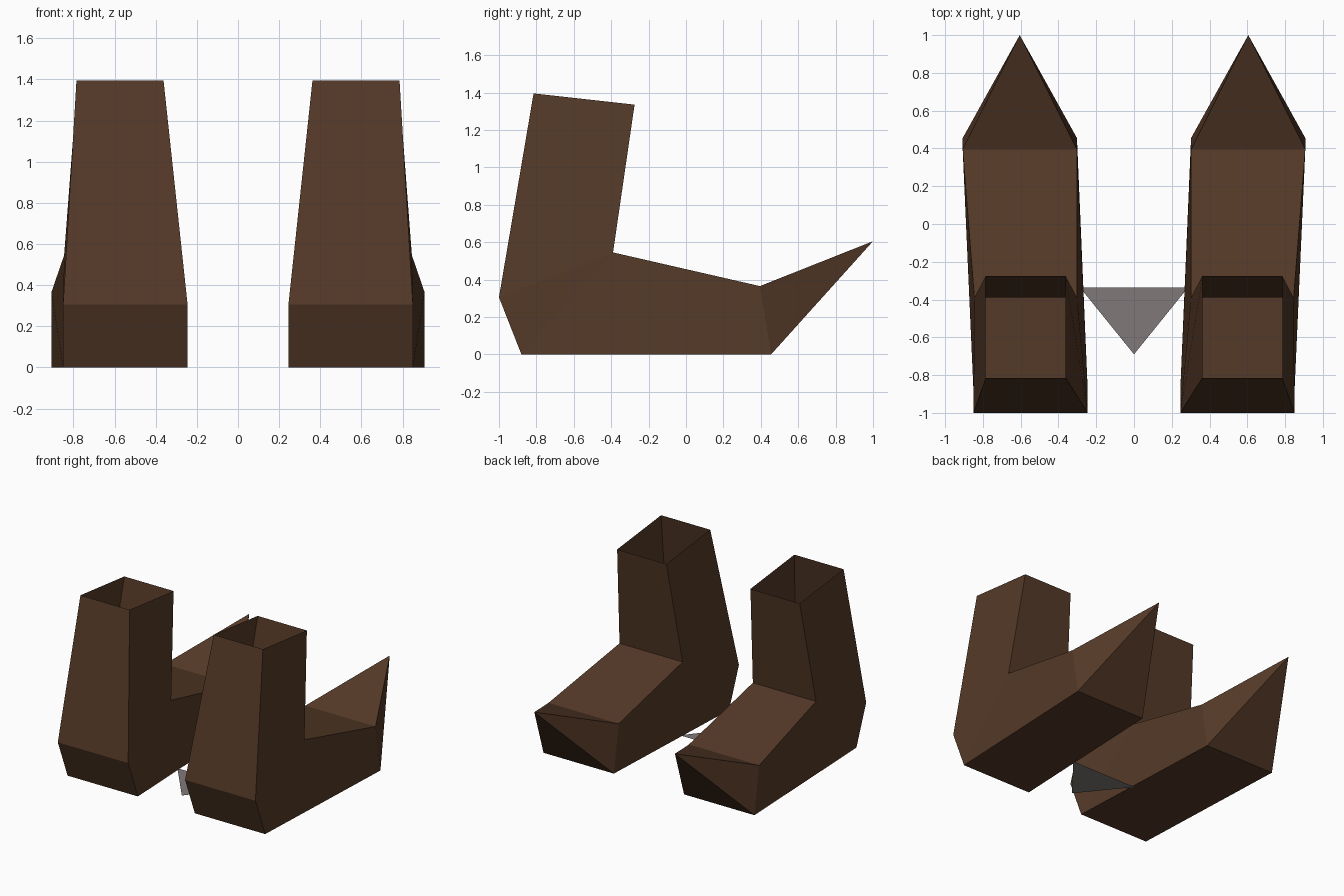
import bpy
import bmesh

if "Cube" in bpy.data.objects:
    bpy.data.objects.remove(bpy.data.objects["Cube"])


def material(name, color):
    mat = bpy.data.materials.new(name)
    mat.diffuse_color = (*color, 1)
    mat.use_nodes = True
    mat.node_tree.nodes["Principled BSDF"].inputs["Base Color"].default_value = mat.diffuse_color
    return mat


def finish(name, bm, mat):
    mesh = bpy.data.meshes.new(name)
    bm.to_mesh(mesh)
    bm.free()
    mesh.materials.append(mat)
    obj = bpy.data.objects.new(name, mesh)
    bpy.context.collection.objects.link(obj)
    return obj


leather = material("brown_leather", (0.09, 0.042, 0.021))
grey = material("grey", (0.22, 0.19, 0.19))

# Boot side profile: y, z, inner x, outer x
profile = {
    "sole_back": (-0.88, 0.0, 0.245, 0.85),
    "heel": (-1.0, 0.305, 0.245, 0.85),
    "cuff_back": (-0.815, 1.395, 0.362, 0.785),
    "cuff_front": (-0.275, 1.335, 0.362, 0.785),
    "ankle": (-0.39, 0.545, 0.302, 0.845),
    "instep": (0.395, 0.365, 0.302, 0.907),
    "sole_front": (0.455, 0.0, 0.302, 0.907),
}
bm = bmesh.new()
inner = {k: bm.verts.new((a, y, z)) for k, (y, z, a, b) in profile.items()}
outer = {k: bm.verts.new((b, y, z)) for k, (y, z, a, b) in profile.items()}
tip = bm.verts.new((0.605, 1.0, 0.605))

# Strips across the boot, leaving the cuff and toe ends open
strips = [("sole_front", "sole_back"), ("sole_back", "heel"), ("heel", "cuff_back"),
          ("cuff_front", "ankle"), ("ankle", "instep")]
for p, q in strips:
    bm.faces.new((inner[p], inner[q], outer[q], outer[p]))

# Side panels and pointed toe
panels = [("heel", "cuff_back", "cuff_front", "ankle"),
          ("sole_back", "heel", "ankle"),
          ("sole_back", "ankle", "instep", "sole_front")]
for side in (inner, outer):
    for panel in panels:
        bm.faces.new([side[k] for k in panel])
    bm.faces.new((side["instep"], side["sole_front"], tip))
for k in ("instep", "sole_front"):
    bm.faces.new((inner[k], outer[k], tip))
bmesh.ops.recalc_face_normals(bm, faces=bm.faces)
boots = finish("boots", bm, leather)
mirror = boots.modifiers.new("mirror", "MIRROR")
mirror.use_mirror_merge = False

# Flat triangle on the floor between the boots
bm = bmesh.new()
bm.faces.new([bm.verts.new(co) for co in
              ((-0.287, -0.335, 0), (0, -0.69, 0), (0.287, -0.335, 0))])
finish("floor_triangle", bm, grey)
